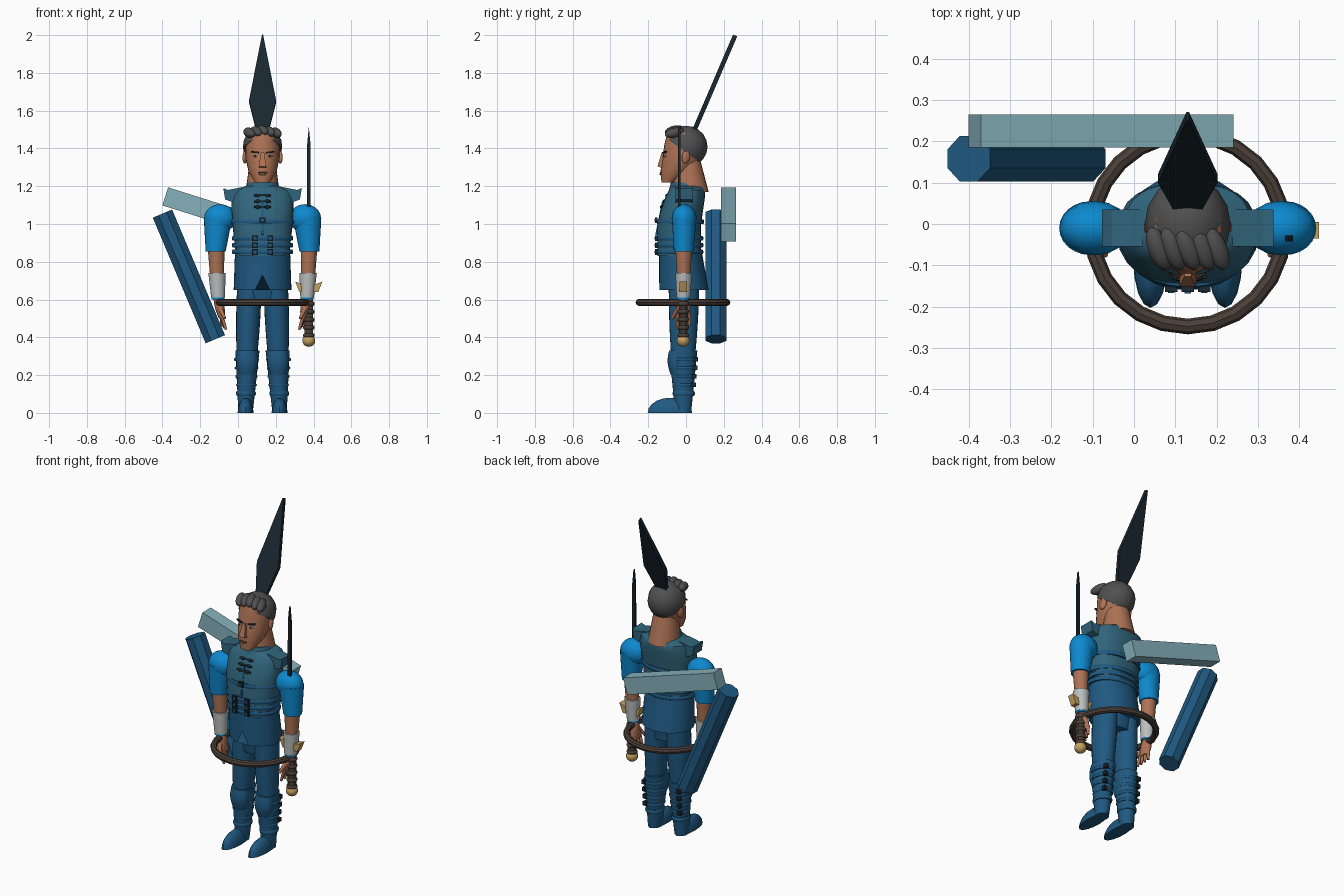
import bpy, bmesh
from math import sin, cos, pi, radians, copysign
from mathutils import Matrix, Vector, Euler

if "Cube" in bpy.data.objects:
    bpy.data.objects.remove(bpy.data.objects["Cube"])

MIDDLE = .13  # the figure stands to the left of the origin


def material(name, red, green, blue_part):
    made = bpy.data.materials.new(name)
    made.use_nodes = True
    colour = (red, green, blue_part, 1)
    made.diffuse_color = colour
    made.node_tree.nodes["Principled BSDF"].inputs["Base Color"].default_value = colour
    return made


blue = material("dark_blue", .014, .1, .22)
teal = material("vest_teal", .03, .13, .2)
bright = material("bright_blue", .004, .25, .62)
pale = material("pale_teal", .24, .44, .5)
skin = material("skin", .42, .17, .09)
hair = material("hair_grey", .08, .08, .08)
grey = material("light_grey", .5, .52, .52)
brown = material("dark_brown", .07, .05, .04)
gold = material("gold", .56, .36, .12)
black = material("black", .01, .02, .03)


def finish(name, mesh_data, colour, smooth=True):
    bmesh.ops.recalc_face_normals(mesh_data, faces=mesh_data.faces)
    mesh = bpy.data.meshes.new(name)
    mesh_data.to_mesh(mesh)
    mesh_data.free()
    mesh.materials.append(colour)
    if smooth:
        mesh.shade_smooth()
        mesh.set_sharp_from_angle(angle=radians(45))
    part = bpy.data.objects.new(name, mesh)
    bpy.context.scene.collection.objects.link(part)
    return part


def placed(location, turn):
    return Matrix.Translation(location) @ Euler(turn).to_matrix().to_4x4()


def skin_over(name, colour, loops, smooth=True):
    """Join loops of points into one closed surface."""
    bm = bmesh.new()
    rows = [[bm.verts.new(point) for point in loop] for loop in loops]
    count = len(rows[0])
    for lower, upper in zip(rows, rows[1:]):
        for i in range(count):
            following = (i + 1) % count
            bm.faces.new((lower[i], lower[following], upper[following], upper[i]))
    bm.faces.new(rows[0])
    bm.faces.new(rows[-1])
    return finish(name, bm, colour, smooth)


def oval(centre, wide, deep, power=1, count=24):
    """Level ring of points; a power below one squares it off."""
    angles = [2 * pi * i / count for i in range(count)]
    bent = [[copysign(abs(wave(a)) ** power, wave(a)) for wave in (cos, sin)] for a in angles]
    return [Vector(centre) + Vector((wide * c, deep * s, 0)) for c, s in bent]


def loft(name, colour, sections, power=1):
    """Sections are height, half width, front and back."""
    skin_over(name, colour, [oval((MIDDLE, (front + back) / 2, height), wide, (back - front) / 2, power)
                             for height, wide, front, back in sections])


def tube(name, colour, low, high, low_size, high_size, side=1, bulge=0, steps=6):
    """Upright oval tube between two points given from the middle of the body."""
    loops = []
    for step in range(steps + 1):
        t = step / steps
        x, y, z = Vector(low).lerp(Vector(high), t)
        wide, deep = Vector(low_size).lerp(Vector(high_size), t)
        swell = bulge * sin(pi * t)
        loops.append(oval((MIDDLE + side * x, y, z), wide + swell, deep + swell))
    return skin_over(name, colour, loops)


def strap(name, centre, size, height=.024, side=1):
    x, y, z = centre
    tube(name, blue, centre, (x, y, z + height), size, size, side, .005, 3)


def prism(name, colour, outline, depth, location, turn=(0, 0, 0)):
    """Outline in x and z, given a depth along y."""
    matrix = placed(location, turn)
    skin_over(name, colour, [[matrix @ Vector((x, y, z)) for x, z in outline]
                             for y in (-depth / 2, depth / 2)], False)


def block(name, colour, location, size, turn=(0, 0, 0)):
    wide, deep, tall = size
    corners = [(-wide, -tall), (wide, -tall), (wide, tall), (-wide, tall)]
    prism(name, colour, [(x / 2, z / 2) for x, z in corners], deep, location, turn)


def blob(name, colour, location, size, turn=(0, 0, 0), cut_at=None, cut_normal=None):
    """Ellipsoid, optionally cut flat."""
    bm = bmesh.new()
    matrix = placed(location, turn) @ Matrix.Diagonal((*size, 1))
    bmesh.ops.create_uvsphere(bm, u_segments=16, v_segments=10, radius=1, matrix=matrix)
    if cut_at:
        everything = [*bm.verts, *bm.edges, *bm.faces]
        bmesh.ops.bisect_plane(bm, geom=everything, plane_co=cut_at, plane_no=cut_normal, clear_inner=True)
        bmesh.ops.holes_fill(bm, edges=[edge for edge in bm.edges if edge.is_boundary])
    return finish(name, bm, colour)


def rod(name, colour, start, end, start_radius, end_radius, smooth=True):
    start, end = Vector(start), Vector(end)
    along = end - start
    matrix = Matrix.Translation((start + end) / 2) @ along.to_track_quat("Z", "Y").to_matrix().to_4x4()
    bm = bmesh.new()
    bmesh.ops.create_cone(bm, cap_ends=True, segments=8, radius1=start_radius, radius2=end_radius,
                          depth=along.length, matrix=matrix @ Matrix.Rotation(pi / 8, 4, "Z"))
    finish(name, bm, colour, smooth)


def buckle(name, x, y, z):
    block(name + "_frame", black, (x, y, z), (.03, .014, .03))
    block(name + "_plate", blue, (x, y - .007, z), (.016, .006, .014))


# Head, neck and hair
loft("head", skin, [(1.22, .04, -.13, -.06), (1.28, .075, -.135, .03), (1.34, .088, -.125, .08),
                    (1.42, .092, -.115, .09), (1.48, .08, -.1, .08), (1.5, .05, -.06, .05)])
tube("neck", skin, (0, .02, 1.17), (0, .01, 1.36), (.09, .1), (.064, .06))
blob("hair", hair, (MIDDLE, 0, 1.41), (.104, .114, .11), cut_at=(MIDDLE, -.1, 1.45), cut_normal=(0, .14, .2))
for i in range(-2, 3):
    height = 1.495 - .006 * abs(i)
    blob("hair_lock", hair, (MIDDLE + .035 * i, -.06, height), (.026, .056, .026), (.2, .1, .4))
prism("nose", skin, [(-.02, 0), (.02, 0), (.008, .08), (-.008, .08)], .034, (MIDDLE, -.135, 1.3), (-.3, 0, 0))
blob("mouth", brown, (MIDDLE, -.133, 1.272), (.026, .006, .004))
blob("lower_lip", skin, (MIDDLE, -.133, 1.264), (.022, .008, .006))

# Vest, collar and skirt
loft("vest", teal, [(.83, .14, -.15, .08), (1, .16, -.15, .08), (1.07, .165, -.135, .09),
                    (1.14, .165, -.11, .1), (1.18, .15, -.09, .1), (1.2, .09, -.08, .09)], .85)
tube("collar", teal, (0, 0, 1.18), (0, 0, 1.22), (.095, .09), (.08, .08))
block("vest_placket", blue, (MIDDLE, -.138, 1.03), (.012, .014, .18), (-.2, 0, 0))
for i in range(3):
    y, z = -.128 + .014 * i, 1.09 + .03 * i
    rod("chest_clasp", black, (MIDDLE - .045, y, z), (MIDDLE + .045, y, z), .006, .006)
    for side in (-1, 1):
        blob("clasp_knot", black, (MIDDLE + side * .025, y, z), (.013, .01, .01))
    strap("waist_belt", (0, -.034, .84 + .036 * i), (.158, .122))
    for side in (-1, 1):
        buckle("waist_buckle", MIDDLE + side * .04, -.157, .852 + .036 * i)
strap("chest_belt", (0, -.03, 1), (.166, .122))
buckle("chest_buckle", MIDDLE, -.158, 1.02)
tube("hips", blue, (0, -.01, .57), (0, -.02, .8), (.11, .07), (.13, .1))
skirt = tube("skirt", blue, (0, -.012, .65), (0, -.03, .85), (.153, .132), (.146, .114))
for vertex in skirt.data.vertices:
    # the front edge is slit in the middle
    if vertex.co.y < 0 and abs(vertex.co.x - MIDDLE) < .02:
        vertex.co.z += .4 * (.85 - vertex.co.z)

# Face details and limbs, once for each side
for side, word in ((1, "left_"), (-1, "right_")):
    def out(x, y, z):
        return (MIDDLE + side * x, y, z)

    blob(word + "ear", skin, out(.093, 0, 1.355), (.012, .022, .036), (-.2, 0, side * .3))
    blob(word + "eye", grey, out(.038, -.11, 1.36), (.014, .008, .006))
    blob(word + "pupil", black, out(.038, -.116, 1.36), (.005, .004, .005))
    block(word + "brow", black, out(.04, -.113, 1.38), (.044, .01, .008), (0, -side * .1, side * .3))

    # Arm
    flap = [(0, .035), (.075, .02), (.1, .03), (.09, -.03), (.05, -.045), (0, -.03)]
    prism(word + "shoulder_flap", teal, [(side * x, z) for x, z in flap], .09, out(.108, -.01, 1.16))
    blob(word + "shoulder_puff", bright, out(.225, -.01, 1.03), (.085, .066, .075))
    tube(word + "sleeve", bright, (.248, -.012, .855), (.236, -.01, 1.03), (.053, .052), (.075, .065), side)
    tube(word + "forearm", skin, (.24, -.012, .7), (.246, -.012, .87), (.036, .034), (.044, .044), side)
    tube(word + "bracer", grey, (.236, -.014, .61), (.241, -.012, .74), (.036, .036), (.046, .044), side)
    tube(word + "cuff", bright, (.236, -.014, .6), (.236, -.014, .615), (.035, .034), (.035, .034), side)
    tube(word + "palm", skin, (.216, -.012, .5), (.236, -.014, .61), (.015, .036), (.024, .025), side, .006)
    for i in range(4):
        y = -.045 + .021 * i
        rod(word + "finger", skin, out(.218, y, .52), out(.193 + .008 * i, y, .44 + .008 * i), .011, .007)
    rod(word + "thumb", skin, out(.225, -.04, .555), out(.2, -.075, .5), .014, .008)

    # Leg and boot
    tube(word + "leg", blue, (.082, -.015, .32), (.07, -.01, .68), (.056, .065), (.064, .08), side, .004)
    tube(word + "boot", blue, (.09, -.015, 0), (.08, -.015, .33), (.038, .042), (.064, .075), side)
    tube(word + "knee_guard", blue, (.082, -.05, .2), (.082, -.05, .33), (.04, .03), (.05, .04), side, .012)
    strap(word + "ankle_cuff", (.088, -.012, .09), (.048, .054), .026, side)
    blob(word + "foot", blue, out(.09, -.085, 0), (.042, .118, .08), cut_at=(0, 0, 0), cut_normal=(0, 0, 1))
    for i in range(4):
        size = .05 + .004 * i
        height = .14 + .045 * i
        strap(word + "boot_strap", (.085, -.012, height), (size, size + .006), .016, side)
        block(word + "boot_buckle", black, out(.115, size - .01, height + .01), (.022, .025, .024))

# Hoop around the hips
bpy.ops.mesh.primitive_torus_add(major_segments=24, minor_segments=8, major_radius=.232, minor_radius=.019,
                                 location=(MIDDLE, -.016, .585))
hoop = bpy.context.object
hoop.name = "hip_hoop"
hoop.data.materials.append(brown)

# Sword held upright along the left arm
sword_x = .375
prism("sword_blade", black, [(-.011, .6), (.011, .6), (.009, 1.42), (0, 1.515), (-.009, 1.42)], .014,
      (sword_x, -.035, 0))
guard_half = [(.05, -.025), (.072, .03), (.04, .018)]
guard = guard_half + [(-x, z) for x, z in reversed(guard_half)]
prism("sword_guard", gold, guard, .04, (sword_x, -.015, .665))
rod("sword_grip", brown, (sword_x, -.015, .4), (sword_x, -.015, .6), .025, .025)
for i in range(5):
    blob("grip_rib", brown, (sword_x, -.015, .41 + .042 * i), (.031, .031, .018))
blob("sword_pommel", gold, (sword_x, -.015, .383), (.034, .034, .033))

# Plume on the head, and the two props behind the back
plume_half = [(.03, 0), (.072, .185), (.003, .565)]
plume = plume_half + [(-x, z) for x, z in reversed(plume_half)]
prism("head_plume", black, plume, .024, (MIDDLE, .037, 1.479), (-.406, 0, 0))
block("back_beam", pale, (-.08, .225, 1.05), (.64, .08, .1), (0, radians(17.5), 0))
rod("back_tube", blue, (-.4, .158, 1.055), (-.12, .158, .39), .06, .06, False)
